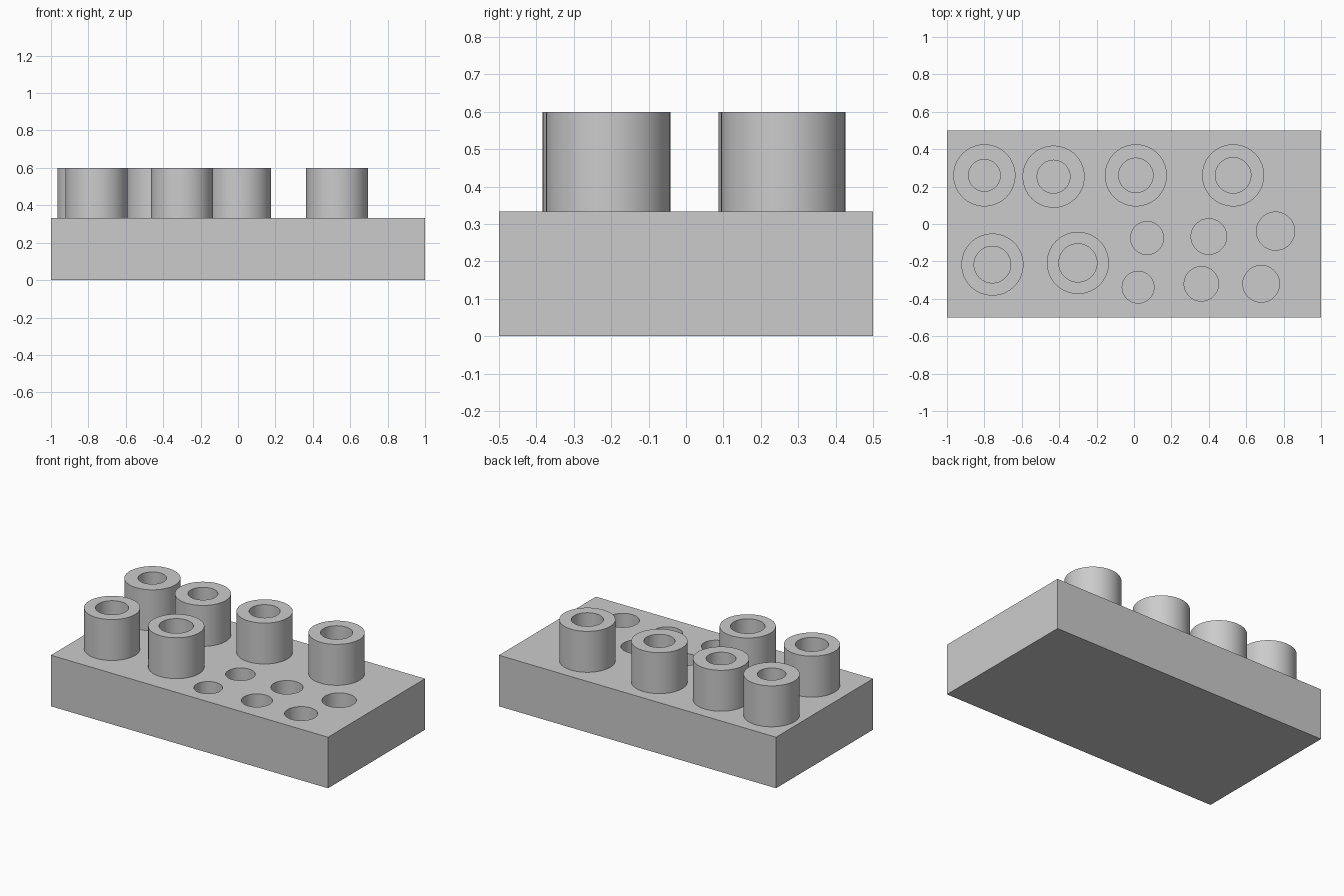
import bpy
import bmesh
import math
from mathutils import Matrix

if "Cube" in bpy.data.objects:
    bpy.data.objects.remove(bpy.data.objects["Cube"], do_unlink=True)

PLATE_H = 0.333
TUBE_H = 0.267
TUBE_R = 0.166
HOLE_DEPTH = 0.267
SEGMENTS = 64

# x, y, bore radius
TUBES = [(-0.80, 0.26, 0.085), (-0.43, 0.253, 0.088), (0.01, 0.26, 0.092),
         (0.53, 0.26, 0.095), (-0.757, -0.217, 0.098), (-0.30, -0.208, 0.102)]
HOLES = [(0.022, -0.338, 0.085), (0.07, -0.075, 0.088), (0.36, -0.32, 0.092),
         (0.40, -0.067, 0.095), (0.68, -0.32, 0.098), (0.757, -0.038, 0.102)]

grey = bpy.data.materials.new("light grey")
grey.use_nodes = True
colour = (0.6, 0.6, 0.6, 1)
grey.diffuse_color = colour
grey.node_tree.nodes["Principled BSDF"].inputs["Base Color"].default_value = colour


def make_object(name, bm):
    bmesh.ops.recalc_face_normals(bm, faces=bm.faces)
    mesh = bpy.data.meshes.new(name)
    bm.to_mesh(mesh)
    bm.free()
    mesh.materials.append(grey)
    obj = bpy.data.objects.new(name, mesh)
    bpy.context.collection.objects.link(obj)
    return obj


def activate(obj):
    bpy.ops.object.select_all(action='DESELECT')
    obj.select_set(True)
    bpy.context.view_layer.objects.active = obj


def smooth(obj):
    activate(obj)
    bpy.ops.object.shade_smooth_by_angle(angle=math.radians(30))


# Base plate
bm = bmesh.new()
size = Matrix.Diagonal((2, 1, PLATE_H, 1))
bmesh.ops.create_cube(bm, size=1, matrix=Matrix.Translation((0, 0, PLATE_H / 2)) @ size)
plate = make_object("base_plate", bm)

# Blind holes sunk into the plate
bm = bmesh.new()
for x, y, r in HOLES:
    bmesh.ops.create_cone(bm, cap_ends=True, segments=SEGMENTS, radius1=r, radius2=r,
                          depth=HOLE_DEPTH * 2, matrix=Matrix.Translation((x, y, PLATE_H)))
cutter = make_object("hole_cutter", bm)
cutter.hide_render = True
cut = plate.modifiers.new("holes", 'BOOLEAN')
cut.operation = 'DIFFERENCE'
cut.solver = 'EXACT'
cut.object = cutter
activate(plate)
bpy.ops.object.modifier_apply(modifier=cut.name)
bpy.data.objects.remove(cutter, do_unlink=True)
smooth(plate)

# Tubes: a wall profile turned around a vertical axis, standing on the plate
for i, (x, y, bore) in enumerate(TUBES, 1):
    bm = bmesh.new()
    profile = [(TUBE_R, 0), (TUBE_R, TUBE_H), (bore, TUBE_H), (bore, 0)]
    verts = [bm.verts.new((r, 0, z)) for r, z in profile]
    edges = [bm.edges.new(pair) for pair in zip(verts, verts[1:])]
    bmesh.ops.spin(bm, geom=verts + edges, cent=(0, 0, 0), axis=(0, 0, 1),
                   angle=math.tau, steps=SEGMENTS, use_merge=True)
    bmesh.ops.remove_doubles(bm, verts=bm.verts, dist=0.0001)
    tube = make_object(f"tube_{i}", bm)
    # Make sure the rim faces up
    rim = next(p for p in tube.data.polygons if abs(p.normal.z) > 0.9)
    if rim.normal.z < 0:
        tube.data.flip_normals()
    tube.location = (x, y, PLATE_H)
    smooth(tube)
